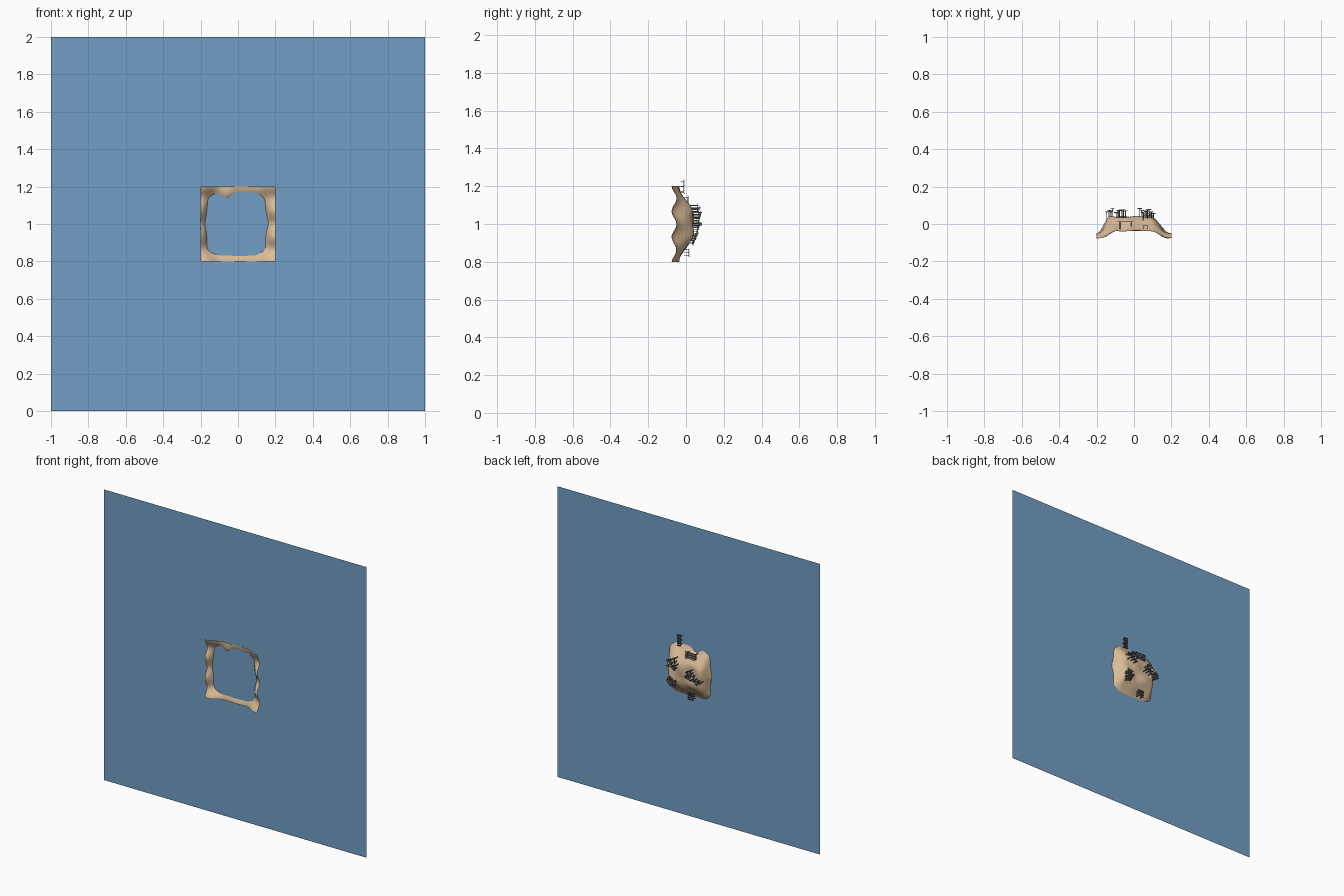
import bpy, bmesh, math, random
from mathutils import Vector

if "Cube" in bpy.data.objects:
    bpy.data.objects.remove(bpy.data.objects["Cube"])
random.seed(4)

def mat(name, c):
    m = bpy.data.materials.new(name)
    m.diffuse_color = (*c, 1)
    m.use_nodes = True
    m.node_tree.nodes["Principled BSDF"].inputs["Base Color"].default_value = m.diffuse_color
    return m

BLUE = mat("water_blue", (0.17, 0.345, 0.56))
SAND = mat("sand_tan", (0.70, 0.50, 0.31))
DARK = mat("dark_grey", (0.12, 0.13, 0.15))
WATER = -0.029

def make(name, bm, material, smooth=False):
    me = bpy.data.meshes.new(name)
    bm.to_mesh(me)
    bm.free()
    me.materials.append(material)
    for p in me.polygons:
        p.use_smooth = smooth
    ob = bpy.data.objects.new(name, me)
    bpy.context.collection.objects.link(ob)
    return ob

# Water sheet: one upright square without thickness
bm = bmesh.new()
bm.faces.new([bm.verts.new((x, WATER, z)) for x, z in ((-1, 0), (1, 0), (1, 2), (-1, 2))])
make("water_sheet", bm, BLUE)

# Island: wavy height field rising towards +y, its rim dipping below the water
def ramp(a, b, t):
    t = max(0, min(1, (t - a) / (b - a)))
    return t * t * (3 - 2 * t)

def height(x, z):
    fx = ramp(0.0, 0.075, 0.2 + x) * ramp(0.005, 0.115, 0.2 - x)
    fz = ramp(0.0, 0.15, 0.2 - abs(z))
    side = ramp(0.09, 0.18, abs(x))
    edge = -0.037 - 0.026 * side + 0.013 * side * math.cos(46 * z)
    y = edge + (0.038 - edge) * fx * fz
    # dip beside the upper platform
    y -= 0.02 * math.exp(-((x + 0.06) / 0.035) ** 2 - ((z - 0.14) / 0.035) ** 2)
    y += 0.005 * math.sin(42 * x + 1) * math.sin(38 * z + 0.5) * (0.3 + 0.7 * fx * fz)
    return y

N = 32
bm = bmesh.new()
grid = []
for i in range(N + 1):
    row = []
    for j in range(N + 1):
        x, z = -0.2 + 0.4 * i / N, -0.2 + 0.4 * j / N
        row.append(bm.verts.new((x, height(x, z), 1 + z)))
    grid.append(row)
for i in range(N):
    for j in range(N):
        bm.faces.new((grid[i][j], grid[i][j + 1], grid[i + 1][j + 1], grid[i + 1][j]))
make("island", bm, SAND, True)

# Small dark structures standing on the island
def box(bm, c, s):
    r = bmesh.ops.create_cube(bm, size=1)
    for v in r["verts"]:
        v.co = Vector((v.co.x * s[0] + c[0], v.co.y * s[1] + c[1], v.co.z * s[2] + c[2]))

def jetty(name, x, y, z, w, l, drop, n):
    # slatted deck with rails along z and posts reaching down (-y)
    bm = bmesh.new()
    for s in (-1, 1):
        box(bm, (x + s * w * 0.35, y, z), (0.004, 0.004, l))
        for t in (-0.4, 0, 0.4):
            box(bm, (x + s * w * 0.35, y - drop / 2, z + t * l), (0.004, drop, 0.004))
    for k in range(n):
        box(bm, (x, y + 0.003, z + (k / (n - 1) - 0.5) * l), (w, 0.003, l / n * 0.6))
    make(name, bm, DARK)

def plants(name, x, z, r, n, lo, hi):
    # clump of thin stems with crossed leaf blades
    bm = bmesh.new()
    for k in range(n):
        a = k * 2.4
        d = r * math.sqrt((k + 0.3) / n)
        px, pz = x + d * math.cos(a), z + d * math.sin(a)
        g = height(px, pz - 1)
        h = random.uniform(lo, hi)
        box(bm, (px, g + h / 2, pz), (0.004, h, 0.004))
        box(bm, (px, g + h, pz), (0.022, 0.003, 0.007))
        box(bm, (px, g + h - 0.004, pz), (0.007, 0.003, 0.022))
    make(name, bm, DARK)

jetty("top_jetty", 0.06, -0.012, 1.198, 0.03, 0.07, 0.016, 6)
jetty("upper_platform", -0.045, 0.01, 1.115, 0.085, 0.06, 0.036, 5)
jetty("lower_jetty", -0.045, 0.014, 0.848, 0.045, 0.04, 0.024, 4)
plants("right_clump", 0.078, 0.927, 0.034, 12, 0.015, 0.025)
plants("upper_right_clump", 0.058, 1.066, 0.04, 9, 0.03, 0.048)
plants("middle_clump", -0.07, 1.02, 0.035, 8, 0.022, 0.045)
plants("left_clump", -0.125, 0.985, 0.022, 5, 0.03, 0.045)
